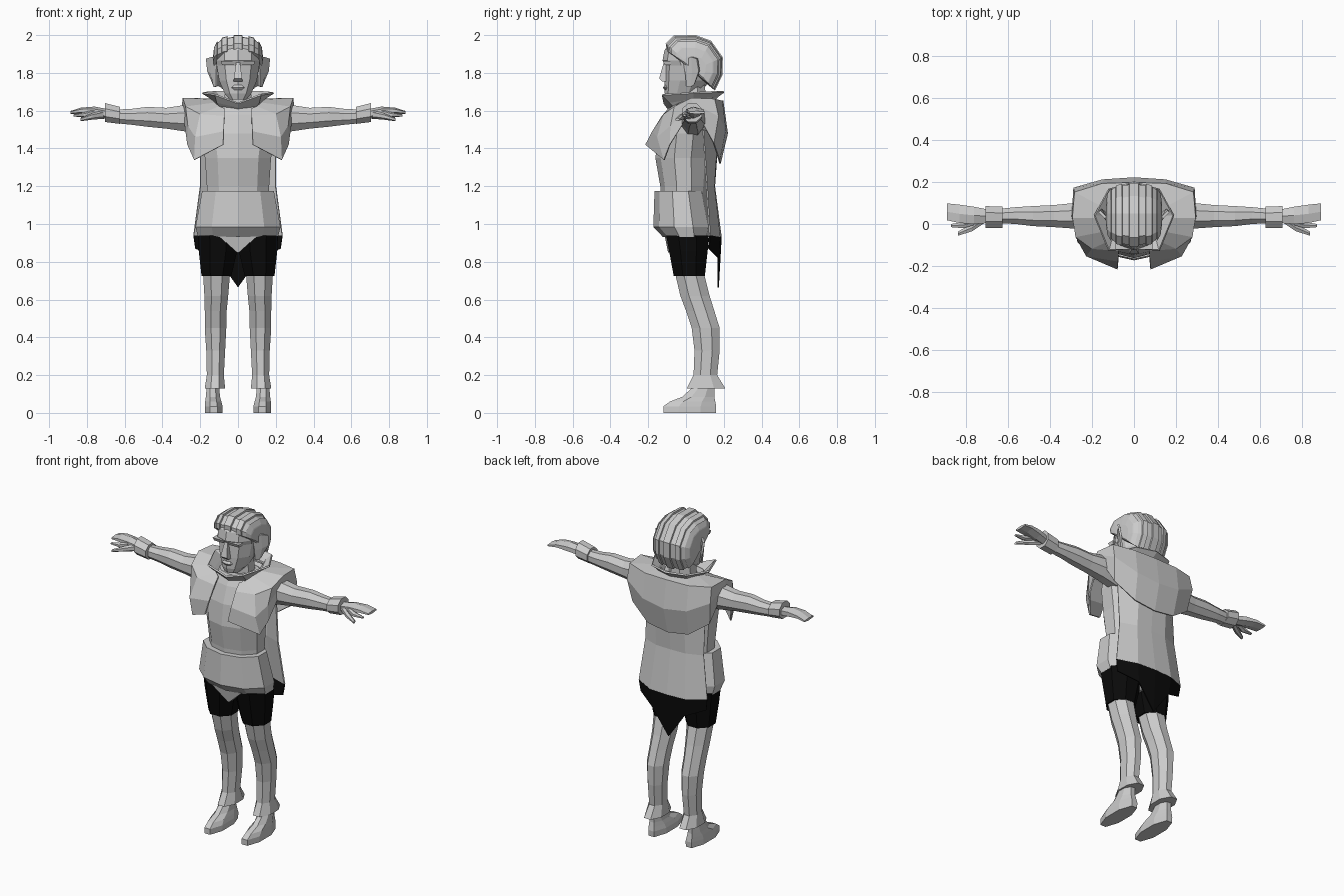
import bpy, bmesh, math


def material(name, v):
    m = bpy.data.materials.new(name)
    m.diffuse_color = (v, v, v, 1)
    return m


GREY = material("light grey cloth", 0.6)
BLACK = material("black shorts", 0.003)


def build(name, rows, closed, caps, mat=GREY, mirror=False, thick=0):
    """Skin a mesh over rows of points, optionally closed, mirrored or thickened."""
    bm = bmesh.new()
    vs = [[bm.verts.new(p) for p in row] for row in rows]
    n = len(vs[0])
    for a, b in zip(vs, vs[1:]):
        for i in range(n if closed else n - 1):
            j = (i + 1) % n
            bm.faces.new((a[i], a[j], b[j], b[i]))
    if caps:
        bm.faces.new(vs[0])
        bm.faces.new(vs[-1])
    bmesh.ops.recalc_face_normals(bm, faces=bm.faces)
    me = bpy.data.meshes.new(name)
    bm.to_mesh(me)
    bm.free()
    me.materials.append(mat)
    ob = bpy.data.objects.new(name, me)
    bpy.context.collection.objects.link(ob)
    if mirror:
        ob.modifiers.new("mirror", 'MIRROR').merge_threshold = 0.0005
    if thick:
        s = ob.modifiers.new("thickness", 'SOLIDIFY')
        s.thickness, s.offset = thick, 0
    return ob


def ring(axis, d, a0, a1, b0, b1, n=8):
    """Polygon filling a box across one axis; its flat sides touch the box."""
    k = 1 / math.cos(math.pi / n)
    pts = []
    for i in range(n):
        t = 2 * math.pi * (i + 0.5) / n
        a = (a0 + a1) / 2 + k * math.cos(t) * (a1 - a0) / 2
        b = (b0 + b1) / 2 + k * math.sin(t) * (b1 - b0) / 2
        pts.append({'x': (d, a, b), 'y': (a, d, b), 'z': (a, b, d)}[axis])
    return pts


def loft(name, axis, specs, n=8, mat=GREY, mirror=False):
    return build(name, [ring(axis, *s, n=n) for s in specs], True, True, mat, mirror)


# Torso, belted skirt and pelvis
loft("tunic_body", 'z', [(1.1, -.16, .16, -.125, .10), (1.2, -.165, .165, -.13, .11),
                         (1.35, -.175, .175, -.155, .12), (1.48, -.2, .2, -.14, .13),
                         (1.58, -.2, .2, -.105, .13), (1.64, -.12, .12, -.075, .11)], 10)
loft("tunic_skirt", 'z', [(1.175, -.19, .19, -.16, .10), (.985, -.225, .225, -.165, .14),
                          (.93, -.212, .212, -.115, .125)], 10)
loft("pelvis_wedge", 'z', [(.935, -.10, .10, -.112, .1), (.85, -.006, .006, -.095, .08)], 4)

# Shorts and legs
loft("shorts_leg", 'z', [(.94, 0, .212, -.105, .12), (.86, .004, .208, -.09, .115),
                         (.725, .035, .193, -.065, .10)], 8, BLACK, True)
loft("leg", 'z', [(.74, .042, .185, -.058, .095), (.62, .052, .178, -.03, .125),
                  (.54, .06, .176, 0, .15), (.45, .062, .176, .03, .178),
                  (.33, .068, .168, .045, .178), (.2, .075, .165, .04, .165),
                  (.13, .068, .176, .005, .208)], 8, GREY, True)
loft("shoe", 'z', [(0, .082, .176, -.12, .158), (.035, .082, .176, -.12, .16),
                   (.06, .088, .174, -.085, .155), (.085, .095, .17, -.02, .15),
                   (.14, .1, .166, .04, .15)], 8, GREY, True)

# Arms, cuffs and hands
loft("arm", 'x', [(.17, -.03, .10, 1.47, 1.64), (.28, -.022, .10, 1.49, 1.63),
                  (.38, -.015, .09, 1.505, 1.615), (.48, -.01, .085, 1.515, 1.62),
                  (.56, 0, .08, 1.525, 1.61), (.66, .005, .07, 1.535, 1.605)], 8, GREY, True)
loft("cuff", 'x', [(.625, -.018, .082, 1.53, 1.62), (.705, -.02, .085, 1.54, 1.64)],
     8, GREY, True)
loft("hand", 'x', [(.69, .005, .068, 1.56, 1.605), (.76, 0, .082, 1.572, 1.618),
                   (.83, .005, .092, 1.585, 1.614), (.888, .018, .098, 1.583, 1.597)],
     6, GREY, True)
loft("thumb", 'x', [(.71, .005, .04, 1.56, 1.6), (.77, -.035, .0, 1.555, 1.585),
                    (.835, -.055, -.035, 1.545, 1.56)], 6, GREY, True)
loft("index_finger", 'x', [(.76, -.005, .025, 1.575, 1.605), (.81, -.02, .01, 1.565, 1.59),
                           (.87, -.015, .0, 1.57, 1.58)], 6, GREY, True)

# Shoulder mantle: strips from the back centre round to the front flap
build("mantle", [
    [(0, .12, 1.66), (0, .195, 1.65), (0, .218, 1.48), (0, .18, 1.32)],
    [(.09, .11, 1.66), (.15, .19, 1.65), (.15, .208, 1.5), (.14, .175, 1.34)],
    [(.13, .07, 1.66), (.28, .15, 1.66), (.285, .17, 1.57), (.265, .145, 1.43)],
    [(.14, .03, 1.655), (.29, .03, 1.665), (.292, .035, 1.64), (.292, .04, 1.62)],
    [(.12, -.03, 1.64), (.275, -.06, 1.62), (.262, -.08, 1.52), (.265, -.085, 1.42)],
    [(.1, -.07, 1.62), (.2, -.115, 1.58), (.225, -.15, 1.46), (.23, -.115, 1.34)],
    [(.072, -.09, 1.61), (.072, -.125, 1.57), (.075, -.175, 1.49), (.078, -.212, 1.42)],
], False, False, GREY, True, .008)

# Cape hanging behind, with a black pointed hem
hem = [(0, .185, .93), (.12, .178, .93), (.235, .125, .94)]
build("cape", [[(0, .17, 1.48), (.1, .165, 1.48), (.2, .09, 1.5)],
               [(0, .15, 1.2), (.1, .147, 1.2), (.2, .11, 1.2)],
               hem], False, False, GREY, True, .008)
build("cape_hem", [hem, [(0, .17, .665), (.11, .172, .82), (.225, .12, .87)]],
      False, False, BLACK, True, .008)

# Neck and flared collar
loft("neck", 'z', [(1.58, -.08, .08, -.05, .11), (1.74, -.065, .065, -.04, .1)])
build("collar", [
    [(0, .12, 1.62), (0, .165, 1.675), (0, .2, 1.7)],
    [(.08, .1, 1.62), (.1, .14, 1.675), (.12, .165, 1.7)],
    [(.11, .03, 1.62), (.14, .04, 1.665), (.188, .04, 1.695)],
    [(.085, -.05, 1.61), (.11, -.085, 1.645), (.12, -.125, 1.685)],
    [(0, -.08, 1.6), (0, -.1, 1.62), (0, -.115, 1.64)],
], False, False, GREY, True, .01)

# Head and face
loft("head", 'z', [(1.66, -.045, .045, -.1, .0), (1.69, -.07, .07, -.108, .07),
                   (1.76, -.1, .1, -.108, .12), (1.84, -.113, .113, -.105, .13),
                   (1.865, -.115, .115, -.118, .13), (1.92, -.115, .115, -.108, .13),
                   (1.96, -.085, .085, -.08, .12)], 10)
loft("nose", 'z', [(1.755, -.024, .024, -.125, -.09), (1.77, -.022, .022, -.142, -.09),
                   (1.855, -.01, .01, -.118, -.09)], 4)
loft("lips", 'z', [(1.71, -.02, .02, -.112, -.09), (1.722, -.034, .034, -.12, -.09),
                   (1.735, -.02, .02, -.112, -.09)], 6)
loft("brow", 'z', [(1.842, .016, .085, -.113, -.08), (1.862, .012, .09, -.122, -.08)],
     4, GREY, True)
build("ear", [[(.108, -.012, 1.86), (.112, 0, 1.79), (.112, .005, 1.73)],
              [(.135, .03, 1.885), (.14, .035, 1.80), (.125, .025, 1.725)],
              [(.165, .06, 1.875), (.158, .07, 1.81), (.128, .045, 1.74)]],
      False, False, GREY, True, .012)

# Hair: nested lengthwise locks, alternately raised
arc = [(-.1, 1.915), (-.102, 1.95), (-.06, 1.992), (.05, 1.994), (.13, 1.965),
       (.19, 1.88), (.188, 1.79), (.15, 1.71)]
cy, cz = .05, 1.82
columns = [(.022, 1), (.055, .97), (.085, .92), (.108, .82), (.125, .66), (.132, .4)]


def lock_row(x, k, lift):
    f = k * (1 + lift)
    return [(x, cy + (y - cy) * f, cz + (z - cz) * f) for y, z in arc]


hair = [lock_row(0, 1, .035)]
for i, (x, k) in enumerate(columns):
    up = .035 if i % 2 == 0 else -.02
    hair.append(lock_row(x, k, up))
    if i < len(columns) - 1:
        hair.append(lock_row(x + .002, k, .015 - up))
half = [[(-x, y, z) for x, y, z in row] for row in reversed(hair[1:])]
build("hair", half + hair, True, True)
